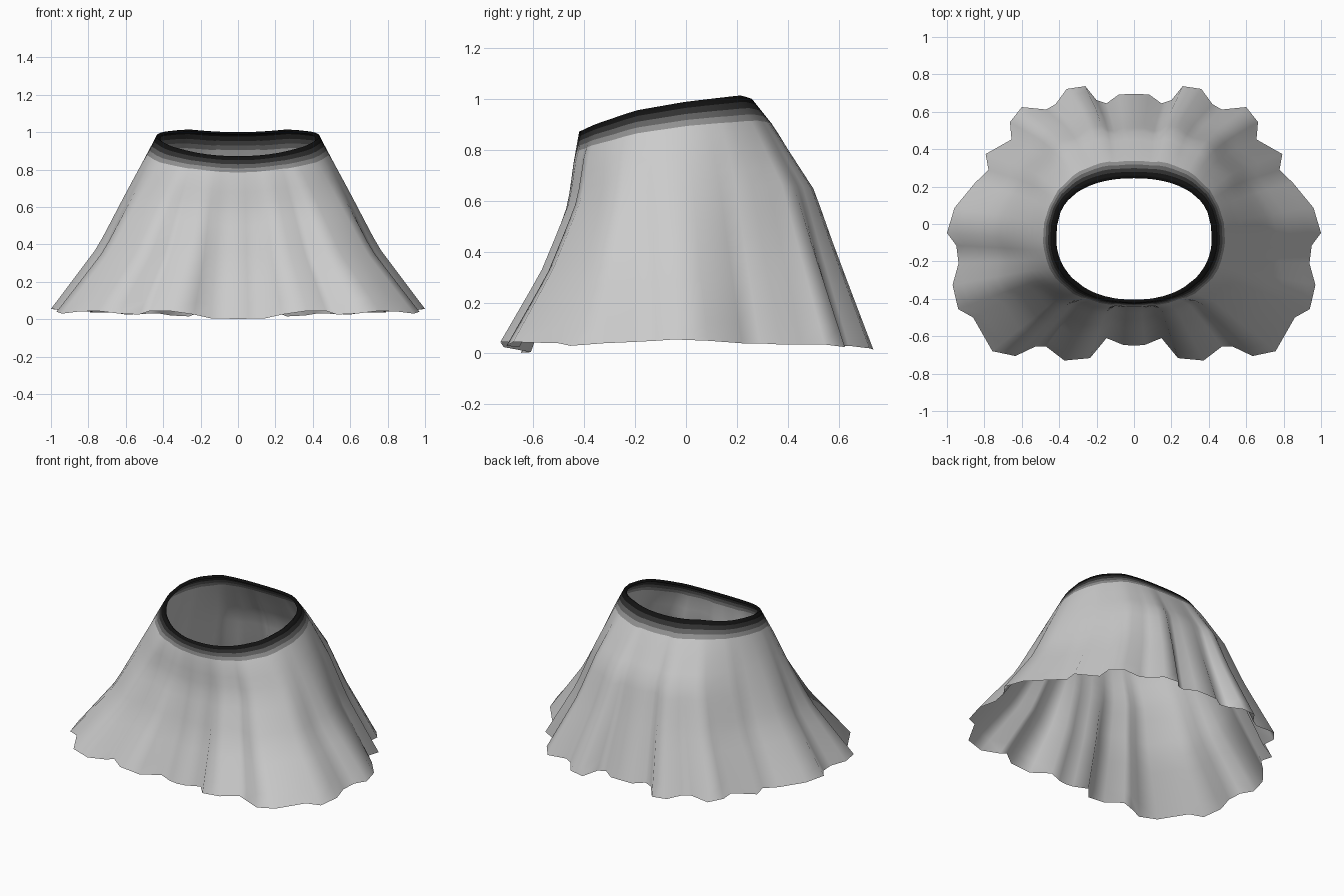
import bpy, bmesh, math

if "Cube" in bpy.data.objects:
    bpy.data.objects.remove(bpy.data.objects["Cube"])

# Right half of the wavy hem, back centre to front centre: x, y, z
HALF_HEM = [
    (0, .695, .04), (.08, .693, .04), (.147, .645, .045), (.20, .662, .04),
    (.26, .737, .015), (.36, .722, .02), (.42, .64, .03), (.47, .612, .03),
    (.60, .625, .025), (.663, .545, .035), (.655, .452, .035), (.793, .374, .035),
    (.778, .289, .04), (.85, .22, .04), (.96, .086, .05), (1.0, -.048, .055),
    (.95, -.115, .05), (.938, -.21, .045), (.97, -.326, .04), (.94, -.455, .03),
    (.86, -.50, .04), (.757, -.68, .045), (.634, -.706, .03), (.527, -.655, .025),
    (.47, -.655, .045), (.372, -.73, .045), (.235, -.717, .025), (.147, -.61, .005),
    (.056, -.647, .003), (0, -.65, .0)]
HEM = HALF_HEM + [(-x, y, z) for x, y, z in HALF_HEM[-2:0:-1]]
N = len(HEM)

# Flare profiles: drop from waist (0..1) against outward spread (0..1)
SIDE = [(0, 0), (.154, .15), (.325, .30), (.64, .56), (1, 1)]
BACK = [(0, 0), (.11, .20), (.365, .55), (.585, .70), (1, 1)]
FRONT = [(0, 0), (.145, .10), (.34, .16), (.47, .29), (.67, .50), (1, 1)]
WAIST_Z = [(-.42, .872), (-.36, .90), (-.2, .955), (0, .99), (.26, 1.02)]


def interp(table, t):
    t = min(max(t, table[0][0]), table[-1][0])
    for (a, va), (b, vb) in zip(table, table[1:]):
        if t <= b:
            return va + (vb - va) * (t - a) / (b - a)


def waist(i):
    x, y, _ = HEM[i]
    a = math.atan2(y / .70, x / .98)
    c, s = math.cos(a), math.sin(a)
    wx = .435 * math.copysign(abs(c) ** .92, c)
    wy = -.08 + .34 * math.copysign(abs(s) ** (.75 if s > 0 else .95), s)
    wz = interp(WAIST_Z, wy)
    if wy > .1:
        wz -= .02 * max(0, 1 - (wx / .26) ** 2)
    return wx, wy, wz, s


def smooth_hem(i):
    w = {-3: 1, -2: 2, -1: 3, 0: 3, 1: 3, 2: 2, 3: 1}
    return [sum(HEM[(i + k) % N][ax] * v for k, v in w.items()) / 15 for ax in (0, 1)]


def ring(u, inset=0.0, drop=0.0):
    pts = []
    for i in range(N):
        wx, wy, wz, s = waist(i)
        hx, hy, hz = HEM[i]
        mx, my = smooth_hem(i)
        b = .5 + .5 * max(-1, min(1, s * 1.6))
        sx = interp(SIDE, u)
        sy = b * interp(BACK, u) + (1 - b) * interp(FRONT, u)
        fold = u ** 1.25
        x = wx + (mx - wx) * sx + (hx - mx) * fold
        y = wy + (my - wy) * sy + (hy - my) * fold
        z = wz + (hz - wz) * u
        x *= 1 - inset
        y = -.08 + (y + .08) * (1 - inset)
        pts.append((x, y, z - drop))
    return pts


def loft(name, rings, greys=()):
    bm = bmesh.new()
    rows = [[bm.verts.new(p) for p in r] for r in rings]
    for k, (r0, r1) in enumerate(zip(rows, rows[1:])):
        for i in range(N):
            j = (i + 1) % N
            f = bm.faces.new((r0[i], r0[j], r1[j], r1[i]))
            f.normal_flip()
            f.smooth = True
            f.material_index = k if greys else 0
    bm.normal_update()
    # Outer side faces away from the body
    if sum(f.normal.dot(f.calc_center_median()) for f in bm.faces) < 0:
        bmesh.ops.reverse_faces(bm, faces=bm.faces[:])
    me = bpy.data.meshes.new(name)
    bm.to_mesh(me)
    bm.free()
    for k, g in enumerate(greys):
        m = bpy.data.materials.new(f"{name}_shade_{k}")
        m.diffuse_color = (g, g, g, 1)
        m.use_nodes = True
        m.node_tree.nodes["Principled BSDF"].inputs["Base Color"].default_value = m.diffuse_color
        me.materials.append(m)
    ob = bpy.data.objects.new(name, me)
    bpy.context.collection.objects.link(ob)
    return ob


# Dark waistband: inner lip, rim, then fading rows
loft("waistband",
     [ring(0, .045, .012), ring(0), ring(.025), ring(.05), ring(.075), ring(.10)],
     (.004, .006, .03, .12, .28))

# Flared cloth with folds that deepen toward the hem
loft("skirt", [ring(u) for u in
               (.10, .15, .22, .29, .36, .43, .5, .58, .66, .75, .84, .92, 1)])
